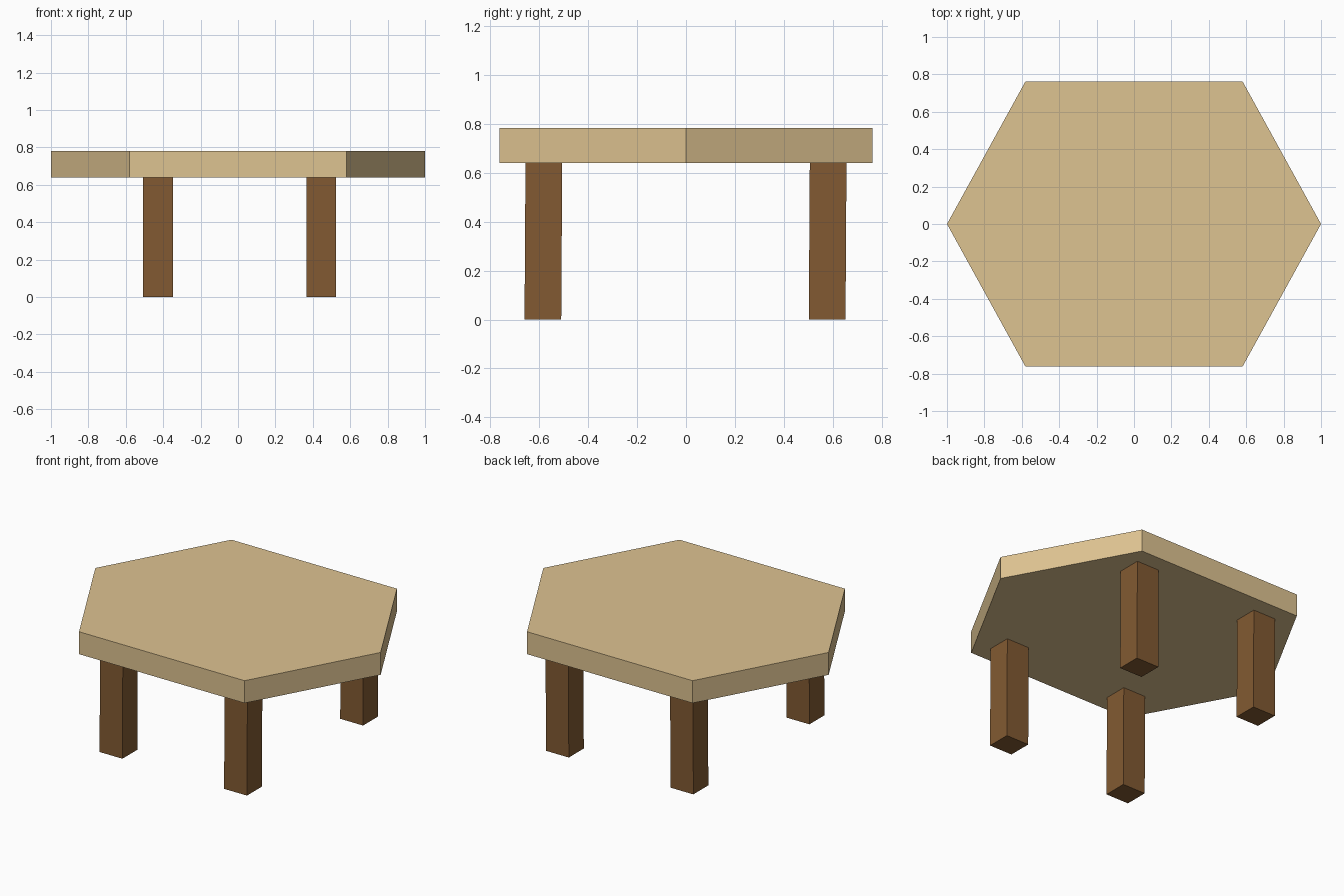
import bpy
import bmesh

if "Cube" in bpy.data.objects:
    bpy.data.objects.remove(bpy.data.objects["Cube"])


def material(name, color):
    mat = bpy.data.materials.new(name)
    mat.diffuse_color = (*color, 1.0)
    mat.use_nodes = True
    mat.node_tree.nodes["Principled BSDF"].inputs["Base Color"].default_value = mat.diffuse_color
    return mat


def prism(name, bottom, z0, z1, mat, shift_y=0.0):
    """Extrude a flat outline from z0 to z1, with an optional slight lean."""
    bm = bmesh.new()
    base = bm.faces.new([bm.verts.new((x, y, z0)) for x, y in bottom])
    top = bmesh.ops.extrude_face_region(bm, geom=[base])["geom"]
    for v in (g for g in top if isinstance(g, bmesh.types.BMVert)):
        v.co.z = z1
        v.co.y += shift_y
    bmesh.ops.recalc_face_normals(bm, faces=bm.faces)
    mesh = bpy.data.meshes.new(name)
    bm.to_mesh(mesh)
    bm.free()
    mesh.materials.append(mat)
    obj = bpy.data.objects.new(name, mesh)
    bpy.context.collection.objects.link(obj)
    return obj


light_wood = material("light wood", (0.73, 0.546, 0.283))
dark_wood = material("dark wood", (0.223, 0.102, 0.032))

TOP_Z, UNDER_Z = 0.782, 0.64

# Hexagonal table top
hexagon = [(1, 0), (0.58, 0.763), (-0.58, 0.763),
           (-1, 0), (-0.58, -0.763), (0.58, -0.763)]
prism("table_top", hexagon, UNDER_Z, TOP_Z, light_wood)

# Four square legs, leaning very slightly
HX, HY = 0.08, 0.075
for side, cx in (("left", -0.428), ("right", 0.445)):
    for end, cy in (("front", -0.585), ("back", 0.577)):
        square = [(cx - HX, cy - HY), (cx + HX, cy - HY),
                  (cx + HX, cy + HY), (cx - HX, cy + HY)]
        prism(f"{end}_{side}_leg", square, 0.0, UNDER_Z, dark_wood, 0.004)
